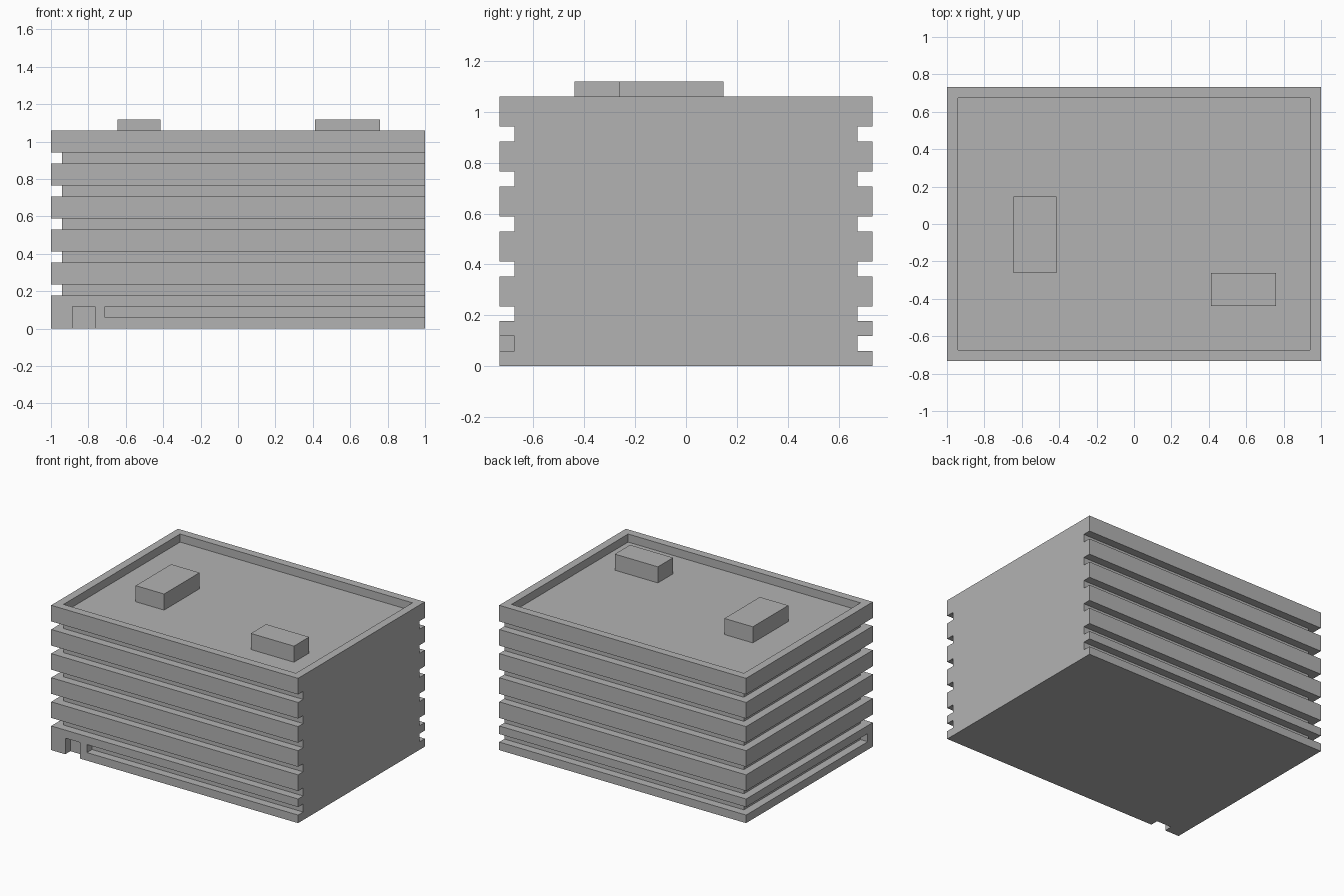
import bpy
import bmesh

cube = bpy.data.objects.get("Cube")
if cube:
    bpy.data.objects.remove(cube, do_unlink=True)

U = 1.06 / 18            # height module
W, D = 1.0, 0.733        # half width, half depth
WI, DI = W - U, D - U    # inner half sizes
OUT = 1.2                # cutters overshoot the walls

concrete = bpy.data.materials.new("concrete grey")
concrete.use_nodes = True
GREY = (0.45, 0.45, 0.45, 1)
concrete.diffuse_color = GREY
concrete.node_tree.nodes["Principled BSDF"].inputs["Base Color"].default_value = GREY


def add_prism(bm, outline, z0, z1):
    """Extrude a flat outline from z0 up to z1."""
    face = bm.faces.new([bm.verts.new((x, y, z0)) for x, y in outline])
    res = bmesh.ops.extrude_face_region(bm, geom=[face])
    top = [v for v in res["geom"] if isinstance(v, bmesh.types.BMVert)]
    bmesh.ops.translate(bm, vec=(0, 0, z1 - z0), verts=top)


def rect(x0, x1, y0, y1):
    return [(x0, y0), (x1, y0), (x1, y1), (x0, y1)]


def make_object(name, prisms):
    bm = bmesh.new()
    for prism in prisms:
        add_prism(bm, *prism)
    bmesh.ops.recalc_face_normals(bm, faces=bm.faces)
    mesh = bpy.data.meshes.new(name)
    bm.to_mesh(mesh)
    bm.free()
    mesh.materials.append(concrete)
    obj = bpy.data.objects.new(name, mesh)
    bpy.context.collection.objects.link(obj)
    return obj


# Main block
building = make_object("building", [(rect(-W, W, -D, D), 0, 18 * U)])

# Window bands wrap the front, left end and back; the other end stays solid
band = [(OUT, -OUT), (-OUT, -OUT), (-OUT, OUT), (OUT, OUT),
        (OUT, DI), (-WI, DI), (-WI, -DI), (OUT, -DI)]
cuts = [(band, 3 * i * U, (3 * i + 1) * U) for i in range(1, 6)]

# Ground floor band, interrupted around the entrance corner
ground_band = [(-OUT, -DI), (-OUT, OUT), (OUT, OUT), (OUT, DI), (-WI, DI), (-WI, -DI)]
cuts += [(ground_band, U, 2 * U),
         (rect(-0.71, OUT, -OUT, -DI), U, 2 * U)]

# Entrance and sunken roof inside the parapet
cuts += [(rect(-0.886, -0.765, -OUT, -DI), -0.1, 2 * U),
         (rect(-WI, WI, -DI, DI), 17 * U, 20 * U)]

cutter = make_object("cutter", cuts)
cutter.hide_render = True
mod = building.modifiers.new("recesses", "BOOLEAN")
mod.operation = "DIFFERENCE"
mod.solver = "EXACT"
mod.object = cutter
bpy.context.view_layer.objects.active = building
bpy.ops.object.modifier_apply(modifier=mod.name)
bpy.data.objects.remove(cutter, do_unlink=True)

# Rooftop plant housings
make_object("roof_housing_left", [(rect(-0.645, -0.415, -0.262, 0.148), 17 * U, 19 * U)])
make_object("roof_housing_right", [(rect(0.411, 0.76, -0.438, -0.262), 17 * U, 19 * U)])
